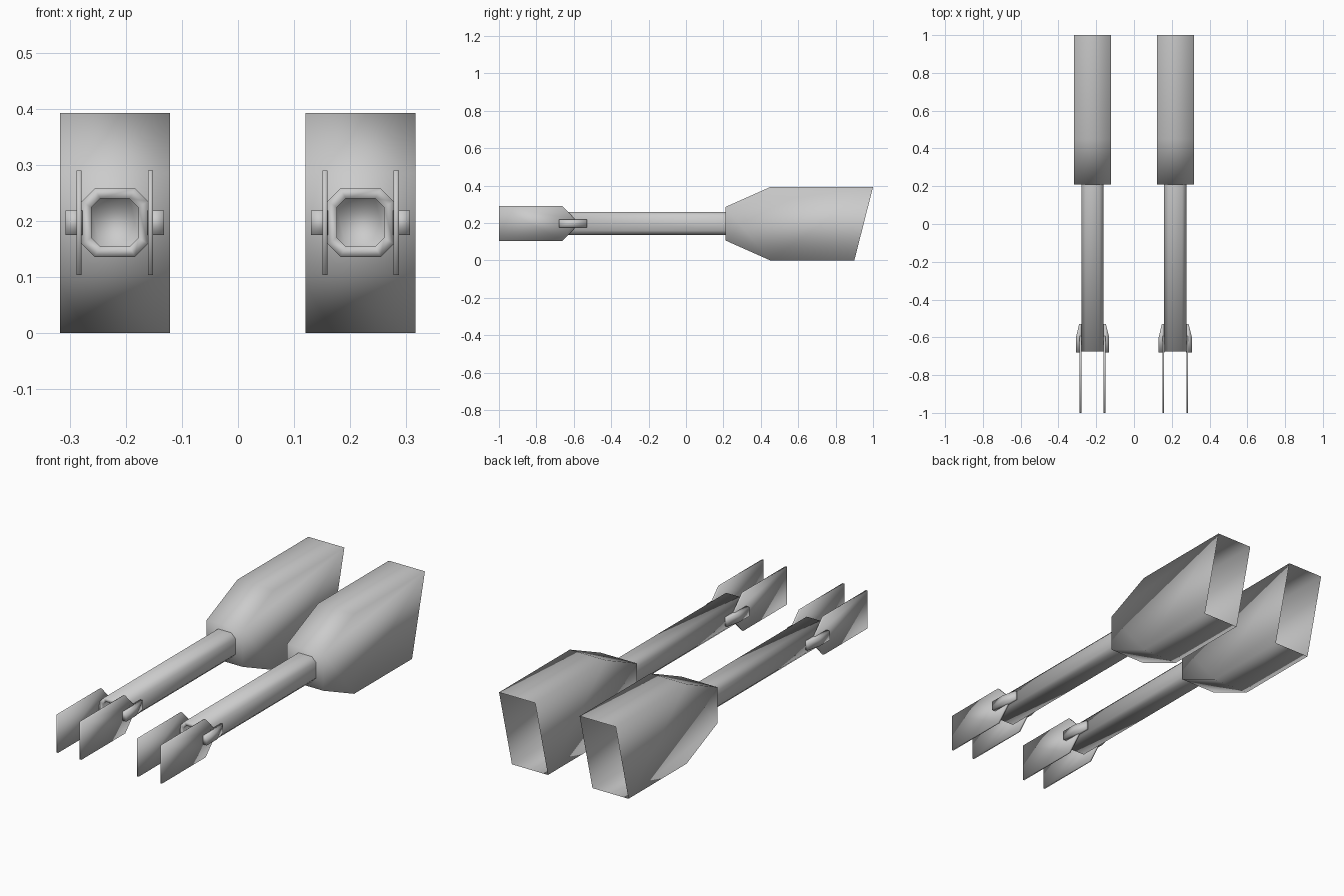
import bpy

if "Cube" in bpy.data.objects:
    bpy.data.objects.remove(bpy.data.objects["Cube"])


def make(name, verts, faces):
    mesh = bpy.data.meshes.new(name)
    mesh.from_pydata(verts, [], faces)
    mesh.polygons.foreach_set("use_smooth", [True] * len(mesh.polygons))
    mesh.validate()
    ob = bpy.data.objects.new(name, mesh)
    bpy.context.collection.objects.link(ob)
    bpy.ops.object.select_all(action='DESELECT')
    ob.select_set(True)
    bpy.context.view_layer.objects.active = ob
    # consistent outward normals
    bpy.ops.object.mode_set(mode='EDIT')
    bpy.ops.mesh.select_all(action='SELECT')
    bpy.ops.mesh.normals_make_consistent(inside=False)
    bpy.ops.object.mode_set(mode='OBJECT')
    return ob


def loft(name, rings, cap_start=True, cap_end=True, skip=()):
    """Join equal-sized rings of points; skip leaves out side strips."""
    n = len(rings[0])
    verts = [p for r in rings for p in r]
    faces = [(k * n + i, k * n + (i + 1) % n, (k + 1) * n + (i + 1) % n, (k + 1) * n + i)
             for k in range(len(rings) - 1) for i in range(n) if i not in skip]
    if cap_start:
        faces.append(tuple(range(n))[::-1])
    if cap_end:
        faces.append(tuple(range(len(verts) - n, len(verts))))
    return make(name, verts, faces)


def along_x(profile, x0, x1):
    return [[(x, y, z) for y, z in profile] for x in (x0, x1)]


def octagon(cx, y, cz, hx, hz, c):
    pts = [(hx, hz - c), (hx - c, hz), (c - hx, hz), (-hx, hz - c),
           (-hx, c - hz), (c - hx, -hz), (hx - c, -hz), (hx, c - hz)]
    return [(cx + a, y, cz + b) for a, b in pts]


HOUSING = [(0.21, 0.107), (0.45, 0.0), (0.90, 0.0),
           (1.0, 0.392), (0.45, 0.392), (0.21, 0.285)]
FIN = [(-1.0, 0.104), (-0.66, 0.104), (-0.593, 0.174),
       (-0.593, 0.22), (-0.66, 0.29), (-1.0, 0.29)]
LUG = [(0.058, -0.68), (0.088, -0.68), (0.088, -0.60), (0.071, -0.53), (0.058, -0.53)]
CZ = 0.197

for side, cx in (("left", -0.2195), ("right", 0.2185)):
    # rear housing, open at the slanted back
    loft(f"{side}_housing", along_x(HOUSING, cx - 0.098, cx + 0.098), skip=(2,))

    # octagonal barrel with a recessed bore
    loft(f"{side}_barrel", [
        octagon(cx, 0.21, CZ, 0.059, 0.061, 0.023),
        octagon(cx, -0.675, CZ, 0.059, 0.061, 0.023),
        octagon(cx, -0.675, CZ, 0.042, 0.043, 0.016),
        octagon(cx, -0.555, CZ, 0.042, 0.043, 0.016)], cap_start=False)

    for tag, s in (("a", -1), ("b", 1)):
        # flat muzzle fins
        loft(f"{side}_fin_{tag}", along_x(FIN, cx + s * 0.059, cx + s * 0.068))
        # tapered lugs holding the fins
        loft(f"{side}_lug_{tag}",
             [[(cx + s * d, y, z) for d, y in LUG] for z in (0.175, 0.219)])
